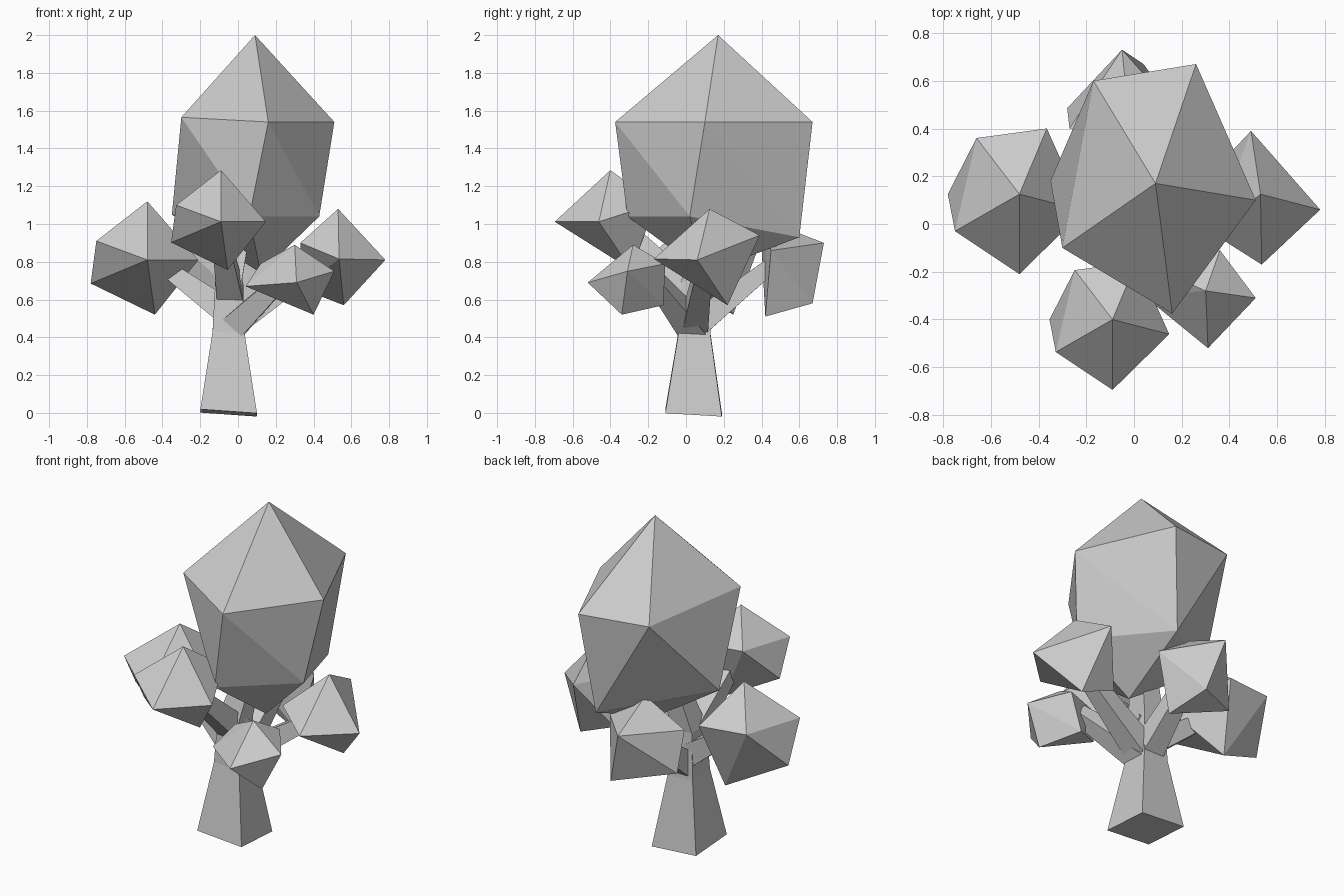
import bpy
import bmesh
from mathutils import Vector

cube = bpy.data.objects.get("Cube")
if cube:
    bpy.data.objects.remove(cube, do_unlink=True)

grey = bpy.data.materials.new("plain_grey")
grey.use_nodes = True
colour = (0.6, 0.6, 0.6, 1)
grey.diffuse_color = colour
grey.node_tree.nodes["Principled BSDF"].inputs["Base Color"].default_value = colour


def finish(name, bm):
    """Turn a bmesh into a flat shaded grey object."""
    bmesh.ops.recalc_face_normals(bm, faces=bm.faces)
    mesh = bpy.data.meshes.new(name)
    bm.to_mesh(mesh)
    bm.free()
    mesh.materials.append(grey)
    obj = bpy.data.objects.new(name, mesh)
    bpy.context.collection.objects.link(obj)
    return obj


def clump(name, corners, origin=(0, 0, 0), size=1):
    """Faceted foliage: the convex hull of a few corners."""
    bm = bmesh.new()
    for corner in corners:
        bm.verts.new(Vector(origin) + size * Vector(corner))
    hull = bmesh.ops.convex_hull(bm, input=bm.verts)
    spare = [g for g in hull["geom_interior"] if isinstance(g, bmesh.types.BMVert)]
    bmesh.ops.delete(bm, geom=spare, context="VERTS")
    return finish(name, bm)


def limb(name, sections):
    """Square tube through (centre, half width) sections, capped at both ends."""
    bm = bmesh.new()
    path = [Vector(centre) for centre, half in sections]
    axis = (path[-1] - path[0]).normalized()
    side = Vector((0, 1, 0)) if abs(axis.y) < 0.7 else Vector((1, 0, 0))
    side = (side - axis * side.dot(axis)).normalized()
    other = axis.cross(side)
    rings = []
    for centre, (_, half) in zip(path, sections):
        rings.append([bm.verts.new(centre + half * (side * a + other * b))
                      for a, b in ((-1, -1), (1, -1), (1, 1), (-1, 1))])
    for low, high in zip(rings, rings[1:]):
        for i in range(4):
            j = (i + 1) % 4
            bm.faces.new((low[i], low[j], high[j], high[i]))
    bm.faces.new(rings[0])
    bm.faces.new(rings[-1])
    return finish(name, bm)


# Trunk, flared at the foot and leaning into the crown
limb("trunk", [((-.05, .04, 0), .15), ((-.05, .045, .42), .085),
               ((-.05, .045, .7), .07), ((.02, .1, 1), .05)])

# Branches from the trunk into each clump
fork = (-.04, .045)
branches = {
    "front_branch": (.62, (-.1, -.32, .98)),
    "right_branch": (.52, (-.4, .1, .78)),
    "left_branch": (.46, (.45, .1, .8)),
    "front_left_branch": (.44, (.25, -.18, .72)),
    "back_branch": (.46, (-.02, .45, .78)),
}
for name, (height, tip) in branches.items():
    limb(name, [((*fork, height), .07), (tip, .04)])

# Tall crown: tip, shoulder ring, lower ring and underside
clump("crown", [
    (.09, .17, 2),
    (-.17, .6, 1.55), (.26, .67, 1.54), (.51, .1, 1.54), (.16, -.375, 1.54), (-.3, -.1, 1.565),
    (-.35, .18, 1.05), (.06, -.31, 1.04), (.43, .02, 1.04), (.19, .6, .93),
    (.12, .1, .74)])

# Two clumps share one shape, measured from its tip
shared = [(0, 0, 0), (.27, -.07, -.31), (0, -.335, -.31), (-.27, -.155, -.21),
          (-.3, 0, -.435), (-.18, .235, -.19), (.115, .275, -.2), (.04, .125, -.6)]
clump("right_clump", shared, (-.48, .125, 1.12))
clump("front_clump", shared, (-.09, -.4, 1.285), .88)

# The remaining clumps
clump("left_clump", [
    (.53, .125, 1.08), (.78, .06, .81), (.535, -.17, .815), (.49, .39, .94),
    (.33, -.04, .9), (.33, .22, .66), (.56, .22, .57)])
clump("front_left_clump", [
    (.3, -.28, .89), (.51, -.31, .75), (.31, -.52, .69), (.04, -.3, .67),
    (.12, -.2, .79), (.36, -.11, .79), (.28, -.12, .57), (.4, -.34, .52)])
clump("back_clump", [
    (-.02, .42, 1.02), (-.05, .73, .9), (-.27, .4, .87), (-.28, .485, .64),
    (.04, .67, .58), (.2, .45, .86), (.1, .42, .51)])
